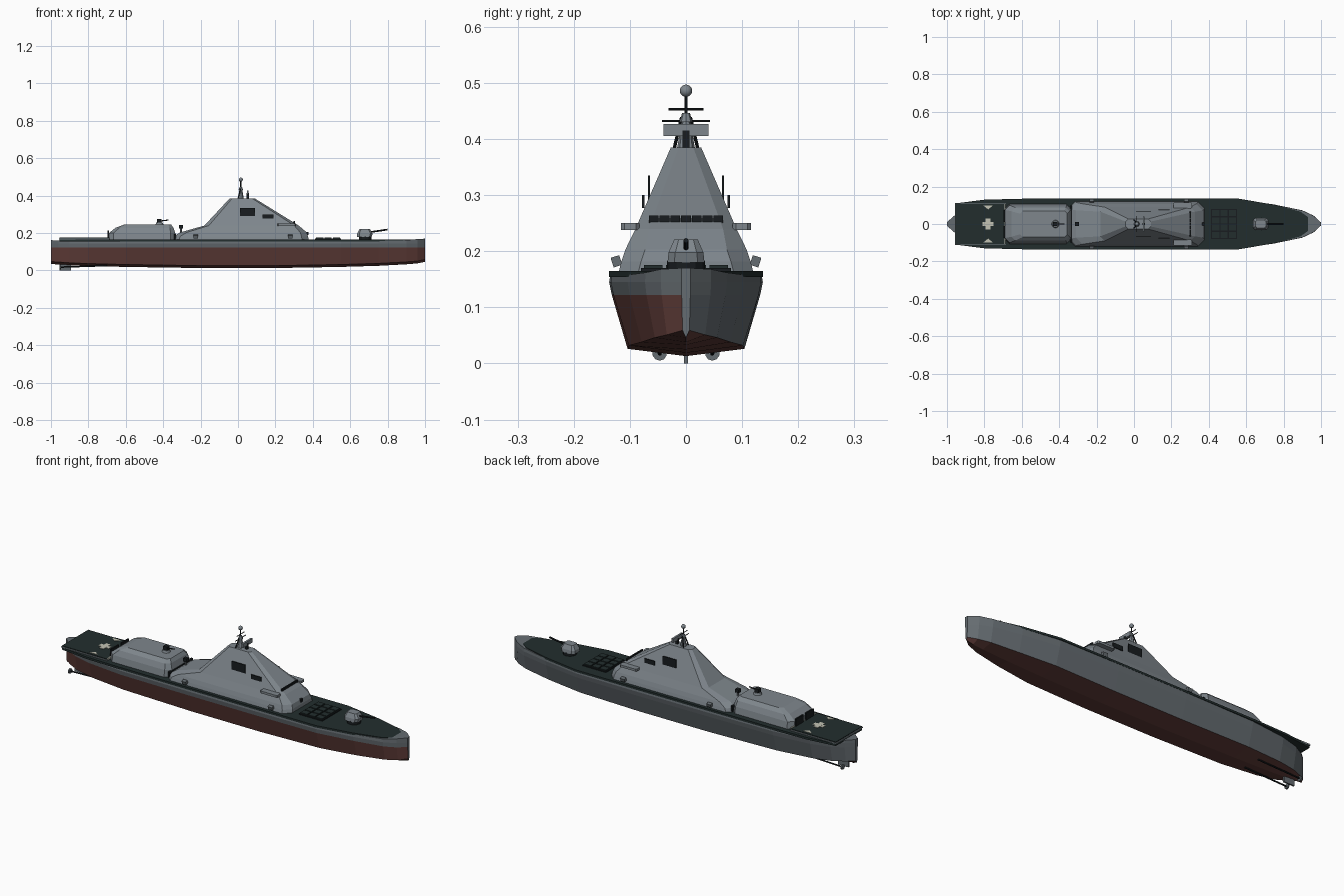
import bpy, bmesh, math
from mathutils import Vector

if "Cube" in bpy.data.objects:
    bpy.data.objects.remove(bpy.data.objects["Cube"])

def mat(name, r, g, b):
    m = bpy.data.materials.new(name)
    m.diffuse_color = (r, g, b, 1)
    m.use_nodes = True
    m.node_tree.nodes["Principled BSDF"].inputs["Base Color"].default_value = m.diffuse_color
    return m

HULL = mat("hull grey", .13, .15, .165)
BODY = mat("superstructure grey", .21, .24, .265)
DECK = mat("deck green", .016, .027, .027)
RED = mat("hull red", .12, .047, .041)
DARK = mat("dark trim", .009, .012, .014)
CREAM = mat("marking cream", .55, .55, .46)

def finish(name, bm, *mats):
    bmesh.ops.recalc_face_normals(bm, faces=bm.faces)
    me = bpy.data.meshes.new(name)
    bm.to_mesh(me)
    bm.free()
    for m in mats:
        me.materials.append(m)
    ob = bpy.data.objects.new(name, me)
    bpy.context.collection.objects.link(ob)
    return ob

def loft(name, rings, *mats):
    """Skin a stack of closed rings and cap both ends."""
    bm = bmesh.new()
    vs = [[bm.verts.new(p) for p in r] for r in rings]
    n = len(rings[0])
    for a, b in zip(vs, vs[1:]):
        for i in range(n):
            j = (i + 1) % n
            bm.faces.new((a[i], a[j], b[j], b[i]))
    bm.faces.new(vs[0])
    bm.faces.new(vs[-1])
    return finish(name, bm, *mats)

def octagon(x0, x1, w, z, c):
    return [(x0 + c, -w, z), (x1 - c, -w, z), (x1, -w + c, z), (x1, w - c, z),
            (x1 - c, w, z), (x0 + c, w, z), (x0, w - c, z), (x0, -w + c, z)]

def box(name, x0, x1, y0, y1, z0, z1, m, tilt=0):
    bm = bmesh.new()
    bmesh.ops.create_cube(bm, size=1)
    for v in bm.verts:
        v.co = Vector((v.co.x * (x1 - x0), v.co.y * (y1 - y0), v.co.z * (z1 - z0)))
    ob = finish(name, bm, m)
    ob.location = ((x0 + x1) / 2, (y0 + y1) / 2, (z0 + z1) / 2)
    ob.rotation_euler.x = tilt
    return ob

def rod(name, p, q, r, m, r2=None, seg=8):
    p, q = Vector(p), Vector(q)
    bm = bmesh.new()
    bmesh.ops.create_cone(bm, cap_ends=True, segments=seg, radius1=r,
                          radius2=r if r2 is None else r2, depth=(q - p).length)
    ob = finish(name, bm, m)
    ob.location = (p + q) / 2
    ob.rotation_euler = (q - p).to_track_quat('Z', 'Y').to_euler()
    return ob

# Hull: stations of x, half width, keel height, sheer height
stations = [(-1, .01, .035, .162), (-.96, .045, .032, .16), (-.9, .08, .028, .158), (-.8, .108, .024, .157),
            (-.6, .131, .019, .157), (-.2, .136, .013, .157), (.2, .137, .013, .157), (.55, .134, .019, .157),
            (.75, .104, .025, .158), (.9, .073, .033, .162), (.96, .045, .038, .168), (1, .008, .046, .17)]
rings = []
for x, w, zk, zt in stations:
    half = [(w * .76, zk + .013), (w * .965, .122), (w, .145), (w * .985, zt)]
    rings.append([(x, 0, zk)] + [(x, y, z) for y, z in half] + [(x, -y, z) for y, z in reversed(half)])
hull = loft("hull", rings, HULL, RED)
for f in hull.data.polygons:
    c = f.center
    if f.normal.z < -.6 or (c.y < -.001 and c.z < .115):
        f.material_index = 1

# Main deck plate
outline = [(-.955, .11), (-.8, .13), (-.6, .135), (.55, .137), (.75, .103), (.89, .066), (.955, .02)]
loop = outline + [(x, -y) for x, y in reversed(outline)]
loft("main_deck", [[(x, y, z) for x, y in loop] for z in (.154, .165)], DECK)

# Helicopter deck, edge strip and markings
box("helideck_base", -.958, -.688, -.113, .113, .166, .171, BODY)
box("helideck_top", -.955, -.69, -.11, .11, .171, .175, DECK)
box("helideck_front_strip", -.692, -.686, -.108, .108, .171, .177, CREAM)
box("marking_cross_a", -.81, -.75, -.012, .012, .174, .177, CREAM)
box("marking_cross_b", -.793, -.767, -.03, .03, .174, .1775, CREAM)
for s in (-1, 1):
    tri = [(-.805, s * .098), (-.755, s * .098), (-.78, s * .078)]
    loft("marking_triangle", [[(x, y, z) for x, y in tri] for z in (.174, .177)], CREAM)
    box("hangar_door", -.697, -.69, s * .042 - .032, s * .042 + .032, .174, .213, DARK)

# Hangar
loft("hangar", [octagon(-.69, -.335, .106, .163, .025), octagon(-.69, -.335, .1, .2, .025),
                octagon(-.655, -.345, .088, .228, .02), octagon(-.61, -.357, .07, .245, .015)], BODY)
box("hangar_front_gap", -.342, -.332, -.098, .098, .165, .196, DARK)

# Superstructure: flared base rising to a pyramid tower
loft("superstructure", [octagon(-.35, .377, .12, .163, .035), octagon(-.345, .375, .115, .182, .035),
                        octagon(-.31, .368, .108, .203, .035), octagon(-.18, .325, .09, .24, .024),
                        octagon(-.045, .09, .027, .385, .014)], BODY)

# Bridge windows, a row of seven
for i in range(7):
    y = (i - 3) * .0192
    box("bridge_window", .298, .305, y - .0086, y + .0086, .248, .264, DARK)
box("bow_door", .362, .376, -.008, .008, .19, .206, DARK)

# Mirrored side fittings
for s in (-1, 1):
    box("large_side_panel", .01, .09, s * .066 - .002, s * .066 + .002, .29, .335, DARK)
    box("small_side_panel", .13, .19, s * .076 - .002, s * .076 + .002, .277, .3, DARK)
    wing = sorted((s * .083, s * .116))
    loft("bridge_wing", [[(x, y + (wing[0] + wing[1]) / 2, z) for x, y, _ in octagon(.21, .31, .0165, 0, .006)]
                         for z in (.238, .25)], BODY)
    for x in (-.225, .28):
        box("decoy_launcher", x - .012, x + .012, s * .124 - .008, s * .124 + .008, .173, .191, HULL, -s * .3)
    rod("propeller_shaft", (-.95, s * .047, .018), (-.7, s * .047, .026), .004, DARK)
    rod("propeller", (-.955, s * .047, .018), (-.947, s * .047, .018), .013, HULL, seg=10)
    rod("mast_leg", (.0, s * .021, .383), (.014, s * .008, .438), .003, DARK)
box("rudder", -.955, -.893, -.004, .004, 0, .042, HULL)

# Mast with crossbars and dome
rod("mast_foot", (.015, 0, .383), (.015, 0, .43), .016, BODY, .008)
rod("mast_cap", (.015, 0, .43), (.015, 0, .446), .012, BODY, .007)
rod("mast_pole", (.015, 0, .44), (.015, 0, .48), .003, DARK)
rod("lower_crossbar", (.015, -.043, .432), (.015, .043, .432), .002, DARK)
rod("upper_crossbar", (.015, -.031, .453), (.015, .031, .453), .002, DARK)
bm = bmesh.new()
bmesh.ops.create_uvsphere(bm, u_segments=16, v_segments=10, radius=.011)
dome = finish("mast_dome", bm, BODY)
dome.location = (.015, 0, .486)
for f in dome.data.polygons:
    f.use_smooth = True
box("radar_post", .046, .058, -.006, .006, .38, .415, DARK)
box("radar_panel", .047, .057, -.04, .04, .405, .427, BODY)

# Missile cell hatch grid on the foredeck
box("cell_base", .413, .55, -.08, .08, .163, .17, DARK)
for i in range(3):
    for j in range(4):
        x, y = .437 + i * .0445, (j - 1.5) * .039
        box("cell_hatch", x - .019, x + .019, y - .0165, y + .0165, .168, .175, DECK)

# Deck gun
rod("gun_base", (.68, 0, .163), (.68, 0, .183), .034, DARK, seg=12)
loft("gun_turret", [octagon(.637, .715, .033, .18, .012), octagon(.637, .72, .031, .198, .012),
                    octagon(.65, .705, .021, .221, .008)], BODY)
rod("gun_barrel", (.70, 0, .204), (.80, 0, .219), .0045, DARK)

# Close-in gun on the hangar roof
rod("roof_gun_base", (-.42, 0, .243), (-.42, 0, .256), .022, BODY, .017, 12)
box("roof_gun_body", -.432, -.408, -.011, .011, .255, .275, DARK)
rod("roof_gun_barrel", (-.41, 0, .265), (-.372, 0, .27), .003, DARK)
rod("sensor_post", (-.305, 0, .2), (-.305, 0, .226), .005, BODY)
box("sensor_box", -.316, -.295, -.01, .01, .224, .242, DARK)
